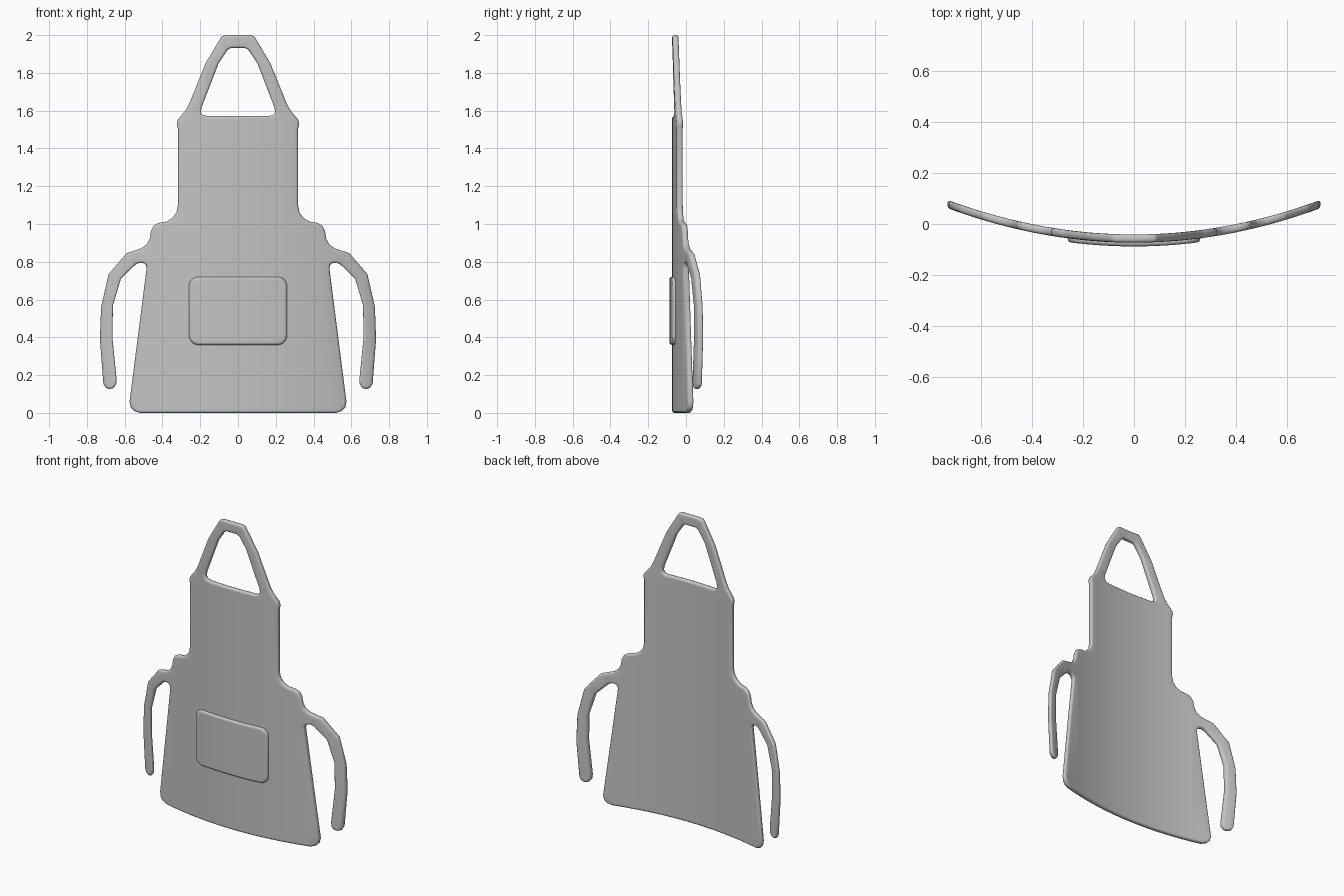
import bpy, bmesh, math

if "Cube" in bpy.data.objects:
    bpy.data.objects.remove(bpy.data.objects["Cube"])

cloth = bpy.data.materials.new("grey cloth")
cloth.diffuse_color = (0.55, 0.55, 0.55, 1)
cloth.use_nodes = True
cloth.node_tree.nodes["Principled BSDF"].inputs["Base Color"].default_value = cloth.diffuse_color


def mirrored(half):
    """Close a right-hand half outline by mirroring it to the left."""
    return half + [(-x, z) for x, z in reversed(half)]


def rounded_rect(x0, x1, z0, z1, r, n=5):
    pts = []
    for cx, cz, a0 in ((x1 - r, z0 + r, -90), (x1 - r, z1 - r, 0),
                       (x0 + r, z1 - r, 90), (x0 + r, z0 + r, 180)):
        for i in range(n + 1):
            a = math.radians(a0 + 90 * i / n)
            pts.append((cx + r * math.cos(a), cz + r * math.sin(a)))
    return pts


def cloth_piece(name, outlines, flat, edge, offset):
    """Filled outline with rounded rim, wrapped round the body along x."""
    curve = bpy.data.curves.new(name + "_outline", 'CURVE')
    curve.dimensions = '2D'
    curve.fill_mode = 'BOTH'
    curve.extrude = flat
    curve.bevel_depth = edge
    curve.bevel_resolution = 2
    curve.offset = -edge
    for pts in outlines:
        sp = curve.splines.new('POLY')
        sp.points.add(len(pts) - 1)
        for p, (x, z) in zip(sp.points, pts):
            p.co = (x, z, 0, 1)
        sp.use_cyclic_u = True
    helper = bpy.data.objects.new(name + "_outline", curve)
    bpy.context.collection.objects.link(helper)
    deps = bpy.context.evaluated_depsgraph_get()
    mesh = bpy.data.meshes.new_from_object(helper.evaluated_get(deps))
    bpy.data.objects.remove(helper)

    bm = bmesh.new()
    bm.from_mesh(mesh)
    bmesh.ops.remove_doubles(bm, verts=bm.verts, dist=0.0004)
    # slice into vertical strips so the sheet can bend
    for i in range(-18, 19):
        bmesh.ops.bisect_plane(bm, geom=bm.verts[:] + bm.edges[:] + bm.faces[:],
                               plane_co=(i * 0.04, 0, 0), plane_no=(1, 0, 0), dist=1e-5)
    for v in bm.verts:
        x, z, d = v.co
        v.co = (x, -0.057 + 0.253 * x * x + offset - d, z)
    bmesh.ops.recalc_face_normals(bm, faces=bm.faces)
    bm.to_mesh(mesh)
    bm.free()
    mesh.materials.clear()
    mesh.materials.append(cloth)
    ob = bpy.data.objects.new(name, mesh)
    bpy.context.collection.objects.link(ob)
    bpy.ops.object.select_all(action='DESELECT')
    ob.select_set(True)
    bpy.context.view_layer.objects.active = ob
    bpy.ops.object.shade_smooth_by_angle(angle=math.radians(45))
    return ob


# right half of the silhouette: hem, side, waist tie, bib, neck strap
half = [
    (0.52, 0.0), (0.55, 0.01), (0.568, 0.03), (0.574, 0.06),
    (0.484, 0.765), (0.487, 0.782), (0.50, 0.793), (0.52, 0.795), (0.54, 0.788),
    (0.62, 0.71), (0.662, 0.57), (0.665, 0.40), (0.643, 0.18),
    (0.645, 0.15), (0.66, 0.131), (0.68, 0.126), (0.70, 0.133), (0.713, 0.155),
    (0.731, 0.39), (0.725, 0.56), (0.685, 0.735), (0.59, 0.845),
    (0.51, 0.872), (0.483, 0.892), (0.468, 0.92), (0.46, 0.965), (0.447, 0.99),
    (0.42, 1.006), (0.378, 1.013), (0.347, 1.032), (0.326, 1.06), (0.318, 1.10),
    (0.318, 1.505), (0.324, 1.53), (0.318, 1.553), (0.277, 1.602), (0.257, 1.64),
    (0.172, 1.85), (0.093, 1.983), (0.083, 1.995), (0.065, 2.0)]
# opening inside the neck strap
hole = [(0.165, 1.572), (0.187, 1.577), (0.197, 1.592), (0.192, 1.62),
        (0.103, 1.85), (0.055, 1.922), (0.038, 1.932)]

cloth_piece("apron_body", [mirrored(half), mirrored(hole)], 0.004, 0.012, 0)
cloth_piece("front_pocket", [rounded_rect(-0.26, 0.26, 0.36, 0.72, 0.05)], 0.001, 0.013, -0.017)
